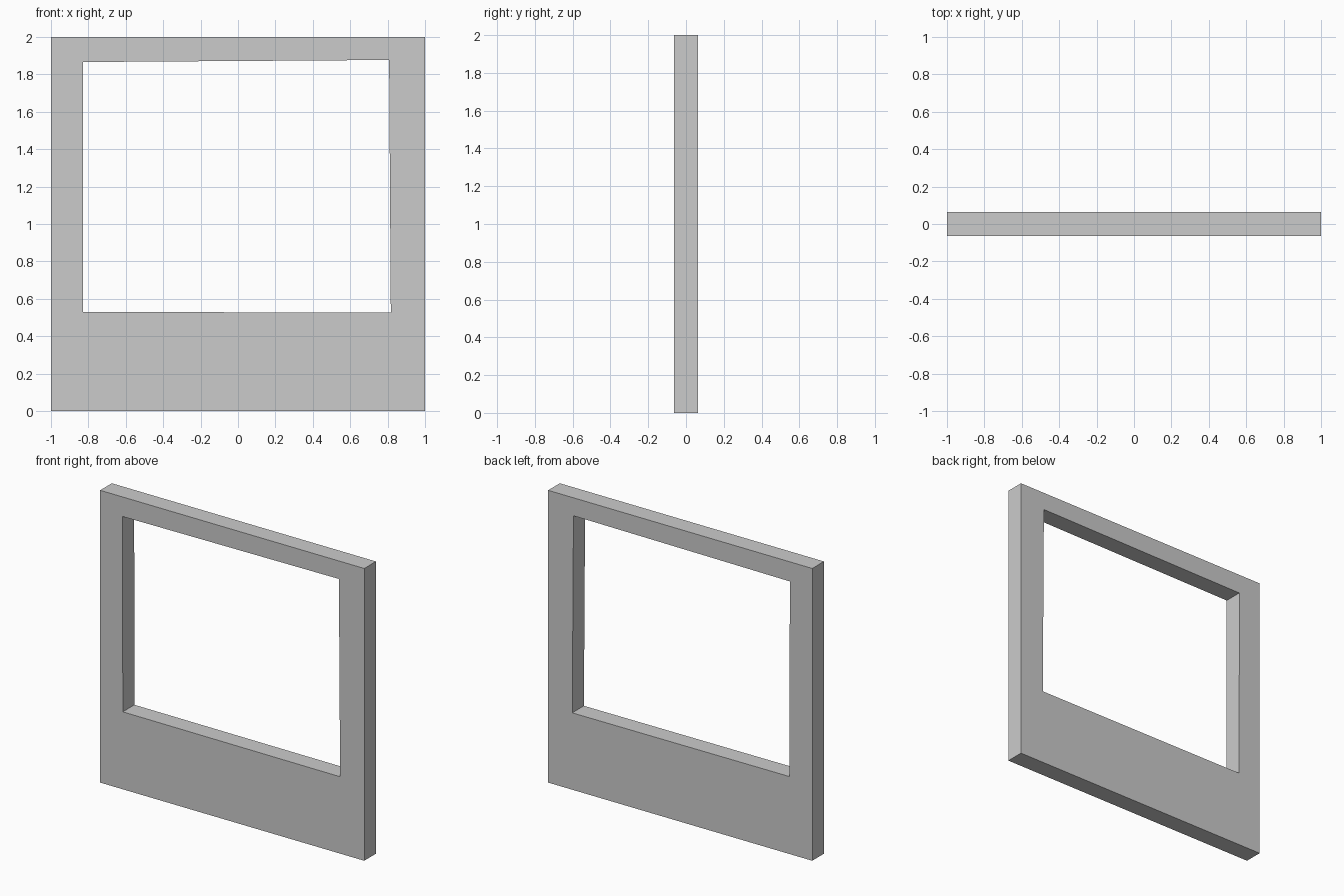
import bpy, bmesh

if "Cube" in bpy.data.objects:
    bpy.data.objects.remove(bpy.data.objects["Cube"])

HALF_DEPTH = 0.063
# Outline and slightly uneven window opening, as (x, z) corners
OUTER = [(-1, 0), (1, 0), (1, 2), (-1, 2)]
INNER = [(-0.828, 0.53), (0.817, 0.526), (0.808, 1.877), (-0.83, 1.866)]

bm = bmesh.new()


def loop(points, y):
    return [bm.verts.new((x, y, z)) for x, z in points]


def bridge(a, b):
    for i in range(4):
        j = (i + 1) % 4
        bm.faces.new((a[i], a[j], b[j], b[i]))


# Front and back borders, outer edges and opening reveals
front_out, front_in = loop(OUTER, -HALF_DEPTH), loop(INNER, -HALF_DEPTH)
back_out, back_in = loop(OUTER, HALF_DEPTH), loop(INNER, HALF_DEPTH)
bridge(front_out, front_in)
bridge(front_in, back_in)
bridge(back_in, back_out)
bridge(back_out, front_out)
bmesh.ops.recalc_face_normals(bm, faces=bm.faces[:])

mesh = bpy.data.meshes.new("photo_frame")
bm.to_mesh(mesh)
bm.free()
bpy.context.collection.objects.link(bpy.data.objects.new("photo_frame", mesh))
